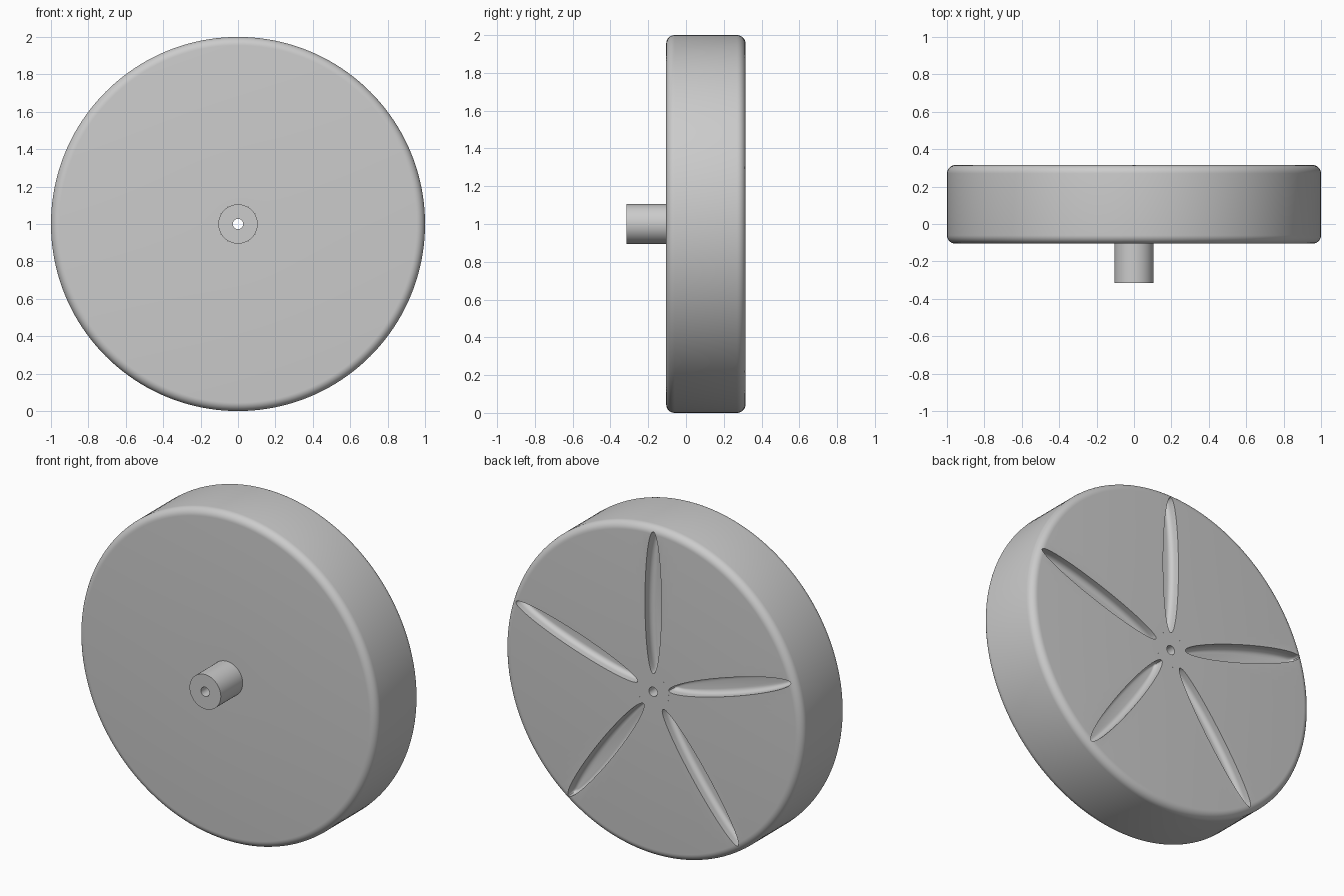
import bpy
import bmesh
from math import sin, cos, pi, radians
from mathutils import Matrix, Vector

FRONT, BACK, HUB_END = -0.105, 0.315, -0.315
RIM_R, HUB_R, BORE_R, ROUND = 1.0, 0.105, 0.028, 0.045
DEPTH, FILLET = 0.06, 0.03

if "Cube" in bpy.data.objects:
    bpy.data.objects.remove(bpy.data.objects["Cube"])

grey = bpy.data.materials.new("plain grey")
grey.use_nodes = True
colour = (0.6, 0.6, 0.6, 1)
grey.diffuse_color = colour
grey.node_tree.nodes["Principled BSDF"].inputs["Base Color"].default_value = colour


def add_object(name, bm):
    bmesh.ops.recalc_face_normals(bm, faces=bm.faces)
    mesh = bpy.data.meshes.new(name)
    bm.to_mesh(mesh)
    bm.free()
    mesh.materials.append(grey)
    obj = bpy.data.objects.new(name, mesh)
    bpy.context.collection.objects.link(obj)
    return obj


def lathe(name, profile, segments):
    """Turn a closed (radius, y) profile about the wheel axis."""
    bm = bmesh.new()
    rings = []
    for i in range(segments):
        a = 2 * pi * i / segments
        rings.append([bm.verts.new((r * cos(a), y, 1 + r * sin(a))) for r, y in profile])
    n = len(profile)
    for i, ring in enumerate(rings):
        nxt = rings[(i + 1) % segments]
        for j in range(n):
            k = (j + 1) % n
            bm.faces.new((ring[j], ring[k], nxt[k], nxt[j]))
    return add_object(name, bm)


def smooth(obj):
    bpy.ops.object.select_all(action='DESELECT')
    obj.select_set(True)
    bpy.context.view_layer.objects.active = obj
    bpy.ops.object.shade_smooth_by_angle(angle=radians(35))


# Wheel disc with rounded rim corners
profile = [(HUB_R, FRONT)]
for centre_y, start in ((FRONT + ROUND, -pi / 2), (BACK - ROUND, 0)):
    for i in range(9):
        a = start + i * pi / 16
        profile.append((RIM_R - ROUND + ROUND * cos(a), centre_y + ROUND * sin(a)))
profile.append((HUB_R, BACK))
disc = lathe("wheel_disc", profile, 160)

# Hub tube, flush at the back and standing out at the front
hub = lathe("hub", [(BORE_R, HUB_END), (HUB_R, HUB_END), (HUB_R, BACK), (BORE_R, BACK)], 64)

# Five slim oval pockets with filleted floors, cut into the back
levels = [(BACK + 0.02, 0)]
for i in range(7):
    a = i * pi / 12
    levels.append((BACK - DEPTH + FILLET - FILLET * sin(a), FILLET * (1 - cos(a))))
bm = bmesh.new()
STEPS = 64
for k in range(5):
    turn = Matrix.Rotation(2 * pi * k / 5, 3, 'Y')
    rings = []
    for y, inset in levels:
        ring = []
        for i in range(STEPS):
            a = 2 * pi * i / STEPS
            p = Vector(((0.055 - inset) * cos(a), y, 0.54 + (0.43 - inset) * sin(a)))
            ring.append(bm.verts.new(turn @ p + Vector((0, 0, 1))))
        rings.append(ring)
    for low, high in zip(rings, rings[1:]):
        for i in range(STEPS):
            j = (i + 1) % STEPS
            bm.faces.new((low[i], low[j], high[j], high[i]))
    bm.faces.new(rings[0])
    bm.faces.new(rings[-1])
cutter = add_object("pocket_cutter", bm)
cutter.hide_render = True

cut = disc.modifiers.new("pockets", 'BOOLEAN')
cut.operation = 'DIFFERENCE'
cut.solver = 'EXACT'
cut.object = cutter
bpy.context.view_layer.objects.active = disc
disc.select_set(True)
bpy.ops.object.modifier_apply(modifier=cut.name)
bpy.data.objects.remove(cutter)

for part in (disc, hub):
    smooth(part)
